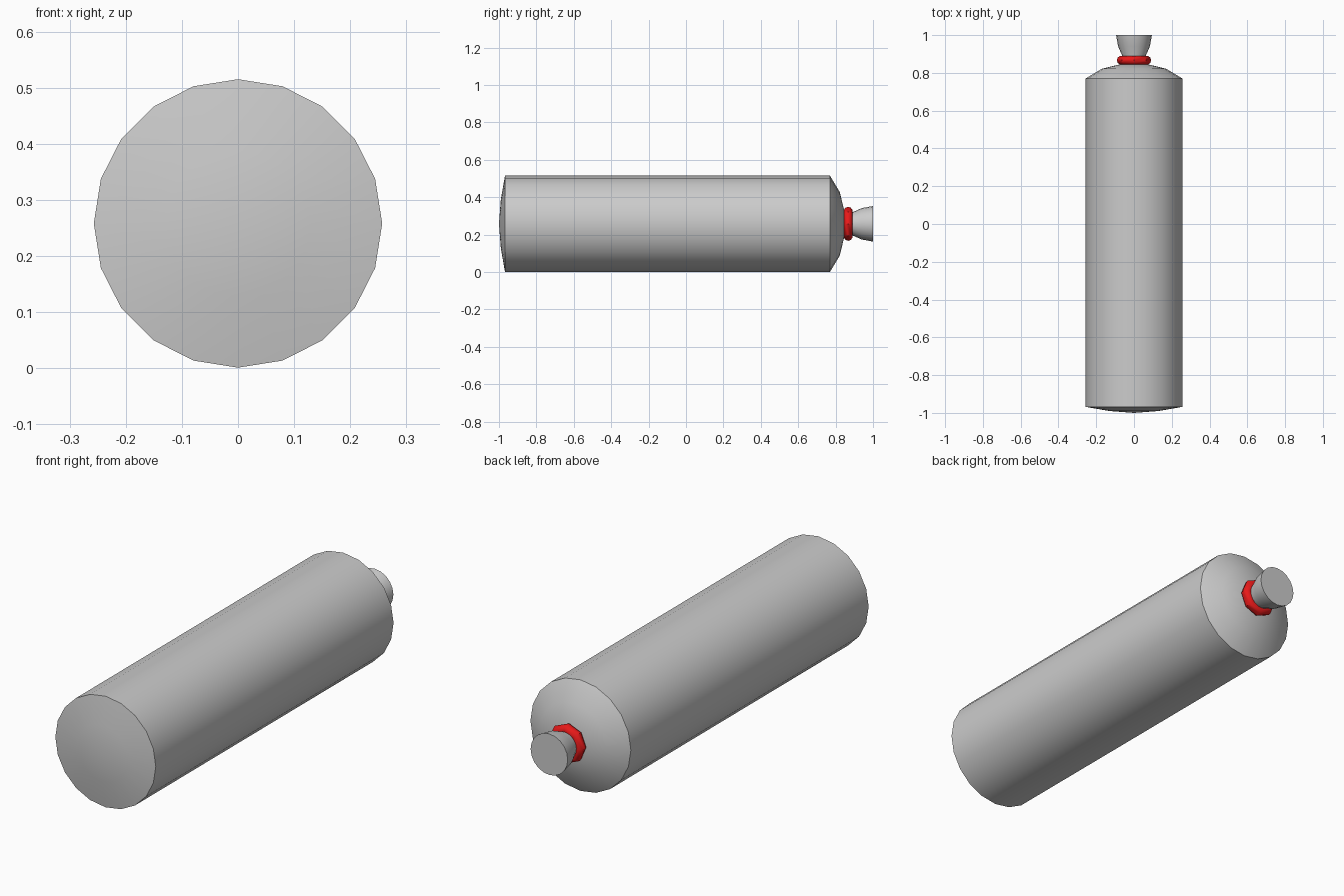
import bpy, bmesh, math

if "Cube" in bpy.data.objects:
    bpy.data.objects.remove(bpy.data.objects["Cube"])

CZ = 0.258  # height of the long axis


def smooth(obj, angle=30):
    bpy.ops.object.select_all(action='DESELECT')
    obj.select_set(True)
    bpy.context.view_layer.objects.active = obj
    bpy.ops.object.shade_smooth_by_angle(angle=math.radians(angle))


def lathe(name, profile, sides):
    """Revolve (y, radius) points around the y axis; cap open ends."""
    bm = bmesh.new()
    rings = []
    for y, r in profile:
        if r == 0:
            rings.append([bm.verts.new((0, y, CZ))] * sides)
        else:
            rings.append([bm.verts.new((r * math.sin(2 * math.pi * k / sides), y,
                                        CZ + r * math.cos(2 * math.pi * k / sides)))
                          for k in range(sides)])
    for a, b in zip(rings, rings[1:]):
        for k in range(sides):
            n = (k + 1) % sides
            bm.faces.new(dict.fromkeys((a[k], a[n], b[n], b[k])))
    for ring in (rings[0], rings[-1]):
        if len(set(ring)) > 1:
            bm.faces.new(ring)
    bmesh.ops.recalc_face_normals(bm, faces=bm.faces[:])
    mesh = bpy.data.meshes.new(name)
    bm.to_mesh(mesh)
    bm.free()
    obj = bpy.data.objects.new(name, mesh)
    bpy.context.collection.objects.link(obj)
    smooth(obj)
    return obj


# Long casing with a shallow domed base and a tapered shoulder
lathe("casing", [(-1, 0), (-0.99, 0.13), (-0.968, 0.257), (0.77, 0.257),
                 (0.822, 0.17), (0.845, 0.075), (0.85, 0)], 20)

# Flared gathered end with a flat cap
lathe("flared_end", [(0.835, 0.055), (0.89, 0.062), (0.94, 0.084), (1.0, 0.095)], 20)

# Red tie ring around the neck
bpy.ops.mesh.primitive_torus_add(major_segments=8, minor_segments=10,
                                 major_radius=0.067, minor_radius=0.024,
                                 location=(0, 0.867, CZ),
                                 rotation=(math.pi / 2, 0, 0))
ring = bpy.context.object
ring.name = "tie_ring"
red = bpy.data.materials.new("red")
red.diffuse_color = (0.8, 0.01, 0.01, 1)
red.use_nodes = True
red.node_tree.nodes["Principled BSDF"].inputs["Base Color"].default_value = red.diffuse_color
ring.data.materials.append(red)
smooth(ring, 40)
